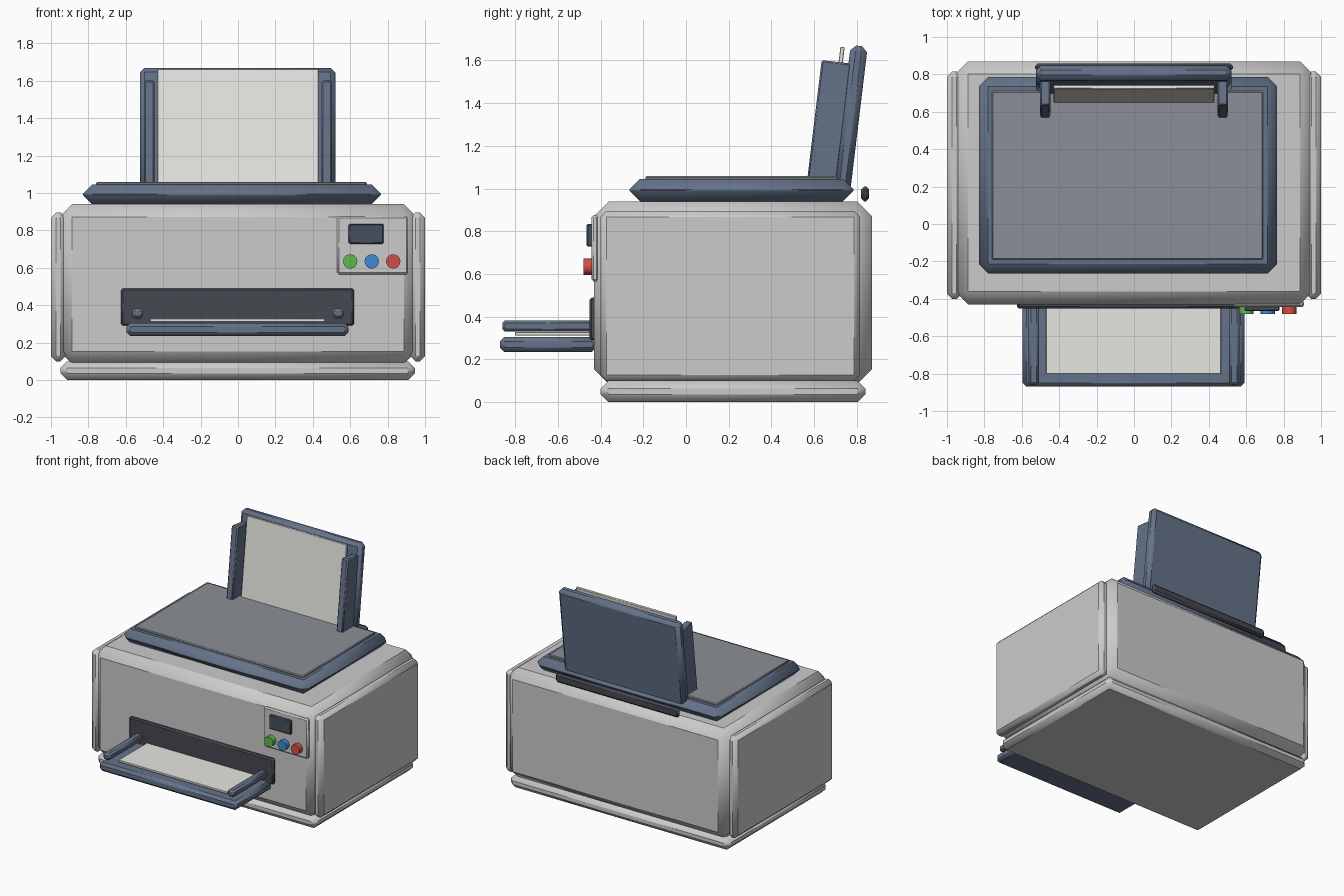
import bpy, math
from mathutils import Matrix, Vector

if "Cube" in bpy.data.objects:
    bpy.data.objects.remove(bpy.data.objects["Cube"])


def material(name, rgb):
    m = bpy.data.materials.new(name)
    m.diffuse_color = (*rgb, 1)
    m.use_nodes = True
    m.node_tree.nodes["Principled BSDF"].inputs["Base Color"].default_value = m.diffuse_color
    return m


SLATE = material("slate", (0.13, 0.17, 0.25))
DARK = material("charcoal", (0.06, 0.065, 0.08))
LID = material("lid_grey", (0.26, 0.28, 0.31))
PAPER = material("paper", (0.80, 0.79, 0.76))
SCREEN = material("screen", (0.06, 0.08, 0.11))


def finish(ob, bevel, mat):
    if mat:
        ob.data.materials.append(mat)
    bpy.ops.object.shade_smooth_by_angle(angle=math.radians(50))
    if bevel:
        b = ob.modifiers.new("bevel", 'BEVEL')
        b.width = bevel
        b.segments = 1
        b.limit_method = 'ANGLE'
        b.harden_normals = True
        while ob.modifiers[0] != b:
            ob.modifiers.move(ob.modifiers.find("bevel"), 0)
        b.harden_normals = False
    return ob


def box(name, x, y, z, bevel=0.0, mat=None, tilt=0.0):
    """Box from (min, max) ranges, optionally leaned about its centre."""
    bpy.ops.mesh.primitive_cube_add(size=1)
    ob = bpy.context.object
    ob.name = name
    size = Vector([r[1] - r[0] for r in (x, y, z)])
    ob.data.transform(Matrix.Diagonal((*size, 1)))
    ob.location = [(r[0] + r[1]) / 2 for r in (x, y, z)]
    ob.rotation_euler.x = -tilt
    return finish(ob, bevel, mat)


# Housing
box("base", (-0.95, 0.945), (-0.40, 0.84), (0, 0.10), 0.036)
box("body", (-0.955, 0.955), (-0.43, 0.87), (0.085, 0.94), 0.068)
for side, s in (("left", -1), ("right", 1)):
    xs = sorted((s * 0.92, s * 1.0))
    box(side + "_side_panel", xs, (-0.40, 0.815), (0.10, 0.895), 0.028)

# Scanner lid
box("lid", (-0.83, 0.765), (-0.265, 0.785), (0.94, 1.045), 0.05, SLATE)
box("lid_top_panel", (-0.76, 0.69), (-0.19, 0.71), (1.03, 1.058), 0.006, LID)
box("hinge_bar", (-0.53, 0.53), (0.82, 0.857), (0.94, 1.01), 0.014, DARK)

# Leaning paper feed
TILT = 0.12
box("feed_support", (-0.525, 0.52), (0.73, 0.81), (0.99, 1.67), 0.026, SLATE, TILT)
box("feed_paper", (-0.43, 0.43), (0.683, 0.703), (1.0, 1.665), 0.003, PAPER, TILT)
for side, s in (("left", -1), ("right", 1)):
    xs = sorted((s * 0.447, s * 0.502))
    box(side + "_feed_guide", xs, (0.60, 0.74), (1.02, 1.595), 0.008, SLATE, TILT)

# Output slot and tray
box("output_slot", (-0.625, 0.62), (-0.452, -0.40), (0.29, 0.49), 0.01, DARK)
box("output_tray", (-0.595, 0.59), (-0.87, -0.42), (0.235, 0.305), 0.02, SLATE)
box("output_paper", (-0.47, 0.465), (-0.80, -0.42), (0.312, 0.328), 0.002, PAPER)
for side, s in (("left", -1), ("right", 1)):
    xs = sorted((s * 0.507, s * 0.565))
    box(side + "_tray_rail", xs, (-0.86, -0.43), (0.33, 0.383), 0.013, SLATE)

# Control panel
box("control_panel", (0.53, 0.91), (-0.443, -0.41), (0.565, 0.875), 0.01)
box("display", (0.592, 0.778), (-0.465, -0.43), (0.728, 0.835), 0.006, SCREEN)
for name, x, rgb in (("green", 0.60, (0.11, 0.50, 0.07)),
                     ("blue", 0.715, (0.05, 0.25, 0.64)),
                     ("red", 0.83, (0.64, 0.08, 0.06))):
    bpy.ops.mesh.primitive_cylinder_add(vertices=24, radius=0.038, depth=0.06,
                                        location=(x, -0.45, 0.634),
                                        rotation=(math.pi / 2, 0, 0))
    bpy.context.object.name = name + "_button"
    finish(bpy.context.object, 0, material(name, rgb))
